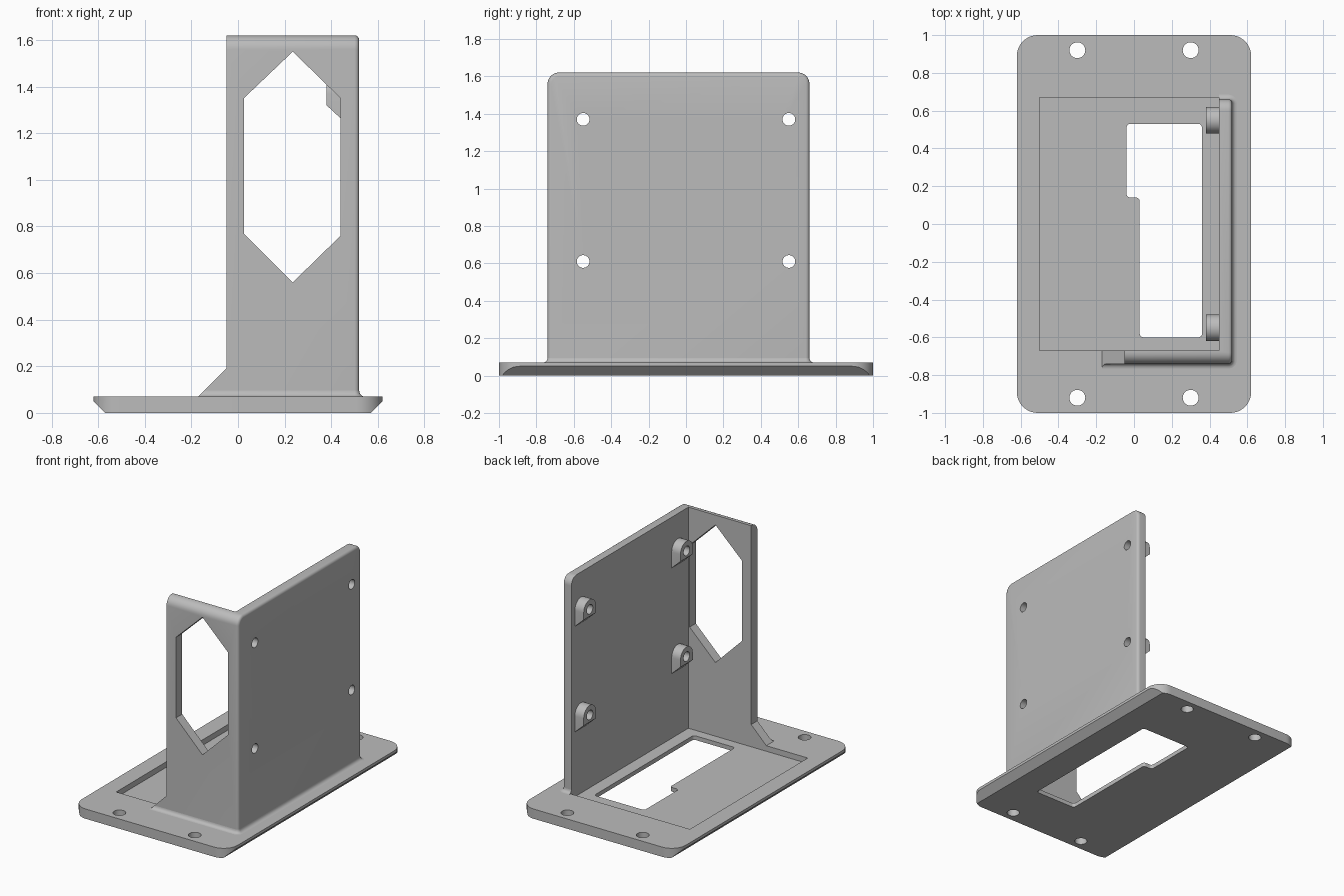
import bpy, bmesh, math
from mathutils import Vector

default = bpy.data.objects.get("Cube")
if default:
    bpy.data.objects.remove(default)

gray = bpy.data.materials.new("plain_gray")
gray.use_nodes = True
COLOR = (0.5, 0.5, 0.5, 1)
gray.diffuse_color = COLOR
for node in gray.node_tree.nodes:
    if node.type == "BSDF_PRINCIPLED":
        node.inputs["Base Color"].default_value = COLOR


def rounded(points, radii, seg=6):
    """Round the right-angled corners of an outline."""
    out = []
    pts = [Vector(p) for p in points]
    for i, p in enumerate(pts):
        r = radii[i] if isinstance(radii, (list, tuple)) else radii
        if r == 0:
            out.append(p)
            continue
        u = (pts[i - 1] - p).normalized()
        v = (pts[(i + 1) % len(pts)] - p).normalized()
        c = p + r * (u + v)
        for k in range(seg + 1):
            t = math.pi / 2 * k / seg
            out.append(c - r * (v * math.cos(t) + u * math.sin(t)))
    return out


def rect(x0, x1, y0, y1):
    return [(x0, y0), (x1, y0), (x1, y1), (x0, y1)]


def circle(cx, cy, r, n=32):
    return [(cx + r * math.cos(2 * math.pi * k / n),
             cy + r * math.sin(2 * math.pi * k / n)) for k in range(n)]


def loft(name, rings, edit=None):
    """Closed solid through a stack of matching rings."""
    bm = bmesh.new()
    rows = [[bm.verts.new(p) for p in ring] for ring in rings]
    n = len(rows[0])
    bm.faces.new(rows[0])
    bm.faces.new(rows[-1])
    for a, b in zip(rows, rows[1:]):
        for i in range(n):
            j = (i + 1) % n
            bm.faces.new((a[i], a[j], b[j], b[i]))
    bmesh.ops.recalc_face_normals(bm, faces=bm.faces[:])
    if edit:
        edit(bm)
    mesh = bpy.data.meshes.new(name)
    bm.to_mesh(mesh)
    bm.free()
    mesh.materials.append(gray)
    obj = bpy.data.objects.new(name, mesh)
    bpy.context.scene.collection.objects.link(obj)
    return obj


def prism(name, outline, axis, lo, hi, edit=None):
    """Extrude a 2D outline along an axis."""
    place = {"x": lambda a, b, d: (d, a, b),
             "y": lambda a, b, d: (a, d, b),
             "z": lambda a, b, d: (a, b, d)}[axis]
    return loft(name, [[place(a, b, d) for a, b in outline] for d in (lo, hi)], edit)


def cut(obj, cutters):
    """Subtract the cutters and bake the result."""
    for c in cutters:
        mod = obj.modifiers.new("cut", "BOOLEAN")
        mod.operation = "DIFFERENCE"
        mod.solver = "EXACT"
        mod.object = c
    deps = bpy.context.evaluated_depsgraph_get()
    deps.update()
    mesh = bpy.data.meshes.new_from_object(obj.evaluated_get(deps))
    obj.modifiers.clear()
    obj.data = mesh


def smooth(obj):
    for p in obj.data.polygons:
        p.use_smooth = True
    obj.data.set_sharp_from_angle(angle=math.radians(30))


TOP = 0.07       # top of the base plate
HEIGHT = 1.62
X_IN, X_OUT = 0.45, 0.52
Y_FRONT, Y_IN, Y_BACK = -0.74, -0.67, 0.66
cutters, parts = [], []

# Base plate with recess, stepped opening, screw holes and chamfered long sides
base = prism("base_plate", rounded(rect(-0.62, 0.62, -1, 1), 0.11, 10), "z", 0, TOP)
opening = [(-0.04, 0.53), (0.36, 0.53), (0.36, -0.6), (0.03, -0.6), (0.03, 0.14), (-0.04, 0.14)]
base_cuts = [
    prism("recess_cutter", rect(-0.5, X_IN, Y_IN, 0.67), "z", 0.03, 0.2),
    prism("opening_cutter", rounded(opening, 0.02), "z", -0.1, 0.2),
]
for s in (-1, 1):
    tri = [(s * 0.55, -0.02), (s * 0.7, -0.02), (s * 0.7, 0.13)]
    base_cuts.append(prism("chamfer_cutter", tri, "y", -1.2, 1.2))
    for y in (-0.92, 0.92):
        base_cuts.append(prism("hole_cutter", circle(s * 0.3, y, 0.042), "z", -0.1, 0.2))
cut(base, base_cuts)
cutters += base_cuts
parts.append(base)


# Angled upright: rounded block with a softened outer rim, hollowed to an L
def soften(bm):
    rim = [e for e in bm.edges
           if all(abs(v.co.x - X_OUT) < 1e-4 for v in e.verts)
           and any(v.co.z > TOP + 1e-4 for v in e.verts)]
    bmesh.ops.bevel(bm, geom=rim, offset=0.02, segments=4, profile=0.5, affect="EDGES")


side = rounded(rect(Y_FRONT, Y_BACK, TOP, HEIGHT), [0, 0, 0.06, 0.06], 8)
upright = prism("upright_walls", side, "x", -0.05, X_OUT, soften)
hollow = prism("hollow_cutter", rect(-1, X_IN, Y_IN, 2), "z", -0.5, 3)
hexagon = [(0.235, 1.55), (0.44, 1.35), (0.44, 0.76), (0.235, 0.56), (0.025, 0.77), (0.025, 1.35)]
window = prism("window_cutter", hexagon, "y", -0.9, -0.6)
bolts = [(y, z) for y in (-0.55, 0.55) for z in (0.61, 1.37)]
bolt_cuts = [prism("bolt_cutter", circle(y, z, 0.034), "x", 0.3, 0.7) for y, z in bolts]
cut(upright, [hollow, window] + bolt_cuts)
parts.append(upright)

# Concave fillet where the upright meets the base
F = 0.025
rings = []
for k in range(6):
    t = math.pi / 2 * k / 5
    o, h = F * (1 - math.sin(t)), F * (1 - math.cos(t))
    outline = rounded(rect(-0.17 + h, X_OUT + o, Y_FRONT - o, Y_BACK + o),
                      [0, 0.02 + o, 0.02 + o, 0])
    rings.append([(x, y, TOP + h) for x, y in outline])
fillet = loft("base_fillet", rings)
cut(fillet, [hollow])
parts.append(fillet)

# Triangular brace beside the front wall
brace = [(-0.17, TOP), (-0.05, TOP), (-0.05, TOP + 0.12)]
parts.append(prism("front_brace", brace, "y", Y_FRONT, Y_IN))

# Arched mounting bosses with sloping undersides
for (y, z), bolt in zip(bolts, bolt_cuts):
    def slope(bm, z=z):
        for v in bm.verts:
            if v.co.x < 0.4 and v.co.z < z - 0.1:
                v.co.z = z - 0.05

    arch = [(y - 0.07, z - 0.115), (y + 0.07, z - 0.115)]
    arch += [(y + 0.07 * math.cos(a), z + 0.07 * math.sin(a))
             for a in (math.pi * k / 16 for k in range(17))]
    boss = prism("mounting_boss", arch, "x", 0.38, X_IN, slope)
    cut(boss, [bolt])
    parts.append(boss)

for obj in parts:
    smooth(obj)
for c in cutters + [hollow, window] + bolt_cuts:
    bpy.data.objects.remove(c)
